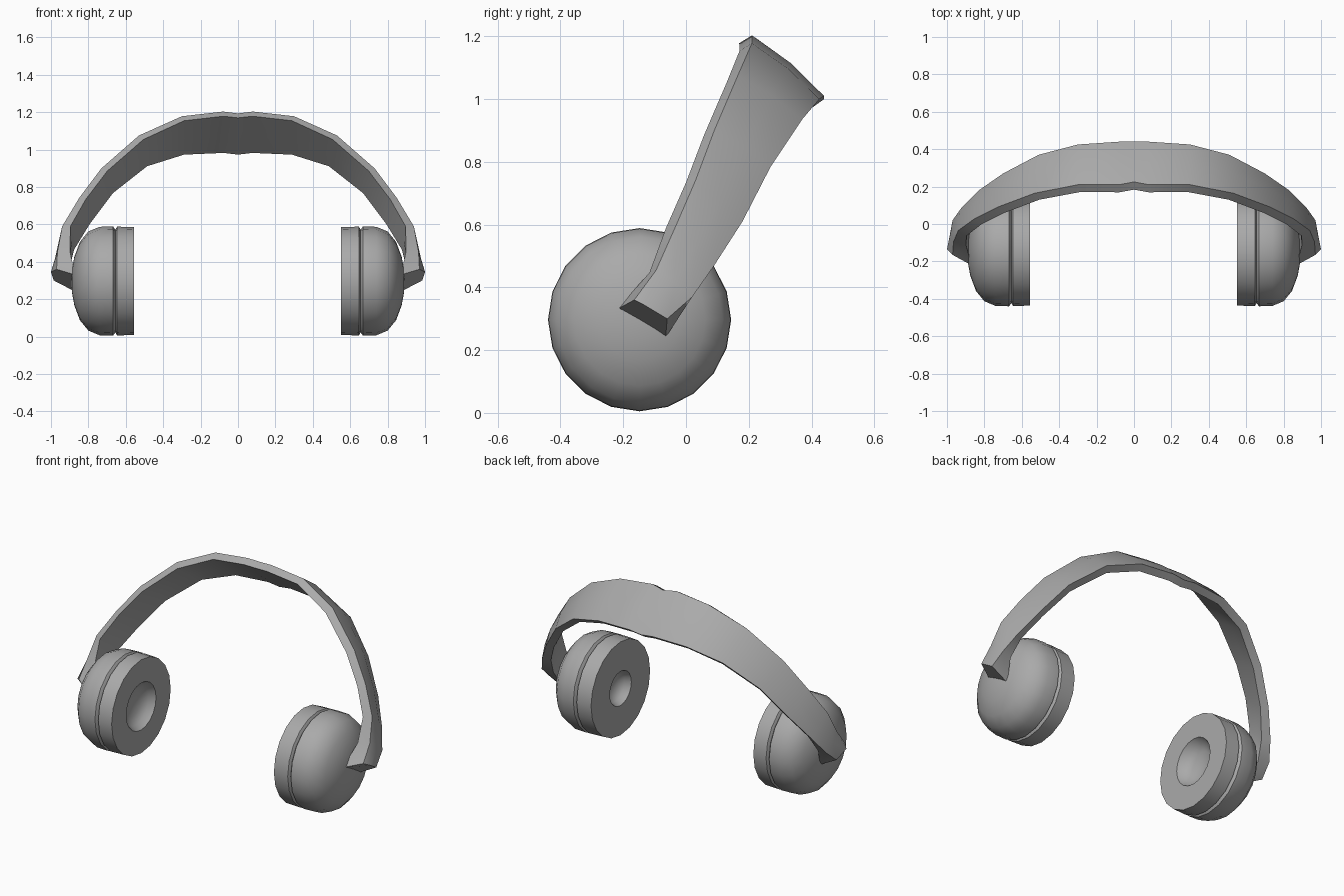
import bpy, bmesh, math
from mathutils import Vector

cube = bpy.data.objects.get("Cube")
if cube:
    bpy.data.objects.remove(cube, do_unlink=True)

grey = bpy.data.materials.new("plain grey")
grey.use_nodes = True
grey.diffuse_color = (0.4, 0.4, 0.4, 1)
grey.node_tree.nodes["Principled BSDF"].inputs["Base Color"].default_value = grey.diffuse_color

CUP_Y, CUP_Z, SIDES = -0.148, 0.297, 20


def finish(bm, name, angle):
    """Turn a bmesh into a smooth-shaded object with sharp creases."""
    bmesh.ops.recalc_face_normals(bm, faces=bm.faces)
    mesh = bpy.data.meshes.new(name)
    bm.to_mesh(mesh)
    bm.free()
    mesh.materials.append(grey)
    obj = bpy.data.objects.new(name, mesh)
    bpy.context.collection.objects.link(obj)
    bpy.ops.object.select_all(action='DESELECT')
    obj.select_set(True)
    bpy.context.view_layer.objects.active = obj
    bpy.ops.object.shade_smooth_by_angle(angle=math.radians(angle))
    return obj


def bridge(bm, a, b):
    n = len(a)
    for i in range(n):
        bm.faces.new((a[i], a[(i + 1) % n], b[(i + 1) % n], b[i]))


def lathe(name, profile, side):
    """Spin (x, radius) points about the ear axis; both ends close on a pole."""
    bm = bmesh.new()
    rings = []
    for x, r in profile[1:-1]:
        rings.append([bm.verts.new((side * x,
                                    CUP_Y + r * math.cos(math.tau * i / SIDES),
                                    CUP_Z + r * math.sin(math.tau * i / SIDES)))
                      for i in range(SIDES)])
    for a, b in zip(rings, rings[1:]):
        bridge(bm, a, b)
    for (x, _), ring in ((profile[0], rings[0]), (profile[-1], rings[-1])):
        pole = bm.verts.new((side * x, CUP_Y, CUP_Z))
        for i in range(SIDES):
            bm.faces.new((ring[i], ring[(i + 1) % SIDES], pole))
    return finish(bm, name, 40)


# Ear cups: domed shell plus flat cushion with a hollow for the ear
for label, side, hollow, face in (("left", 1, 0.105, 0.55), ("right", -1, 0.145, 0.557)):
    lathe(label + "_cup_shell",
          [(0.64, 0), (0.645, 0.26), (0.668, 0.292), (0.74, 0.29), (0.80, 0.265),
           (0.845, 0.21), (0.875, 0.13), (0.888, 0.06), (0.89, 0)], side)
    lathe(label + "_ear_cushion",
          [(face + 0.07, 0), (face + 0.06, hollow * 0.55), (face + 0.035, hollow * 0.85),
           (face, hollow), (face, 0.288), (0.646, 0.291), (0.665, 0.26), (0.665, 0)], side)

# Headband: front edge, rear edge and thickness at each station
stations = [
    ((0, 0.225, 1.193), (0, 0.44, 1.0), 0.045),
    ((0.08, 0.21, 1.203), (0.08, 0.44, 1.01), 0.045),
    ((0.3, 0.21, 1.178), (0.3, 0.425, 1.0), 0.045),
    ((0.53, 0.165, 1.075), (0.51, 0.37, 0.935), 0.045),
    ((0.73, 0.09, 0.9), (0.7, 0.27, 0.785), 0.045),
    ((0.85, 0.03, 0.74), (0.83, 0.18, 0.61), 0.045),
    ((0.94, -0.035, 0.59), (0.92, 0.09, 0.47), 0.05),
    ((0.965, -0.095, 0.455), (0.97, 0.02, 0.37), 0.07),
]
bm = bmesh.new()
sections = []
for i, (f, r, thick) in enumerate(stations):
    f, r = Vector(f), Vector(r)
    before, after = stations[max(i - 1, 0)], stations[min(i + 1, len(stations) - 1)]
    along = Vector(after[0]) + Vector(after[1]) - Vector(before[0]) - Vector(before[1])
    if i == 0:
        along = Vector((1, 0, 0))
    across = (r - f).normalized()
    out = along.cross(across).normalized()
    mid = (f + r) / 2
    sections.append([f, mid + out * 0.012, r, r - out * thick - across * 0.01,
                     mid - out * thick, f - out * thick - across * 0.015])

# Elbow at the lower end, turning inward to meet the cup
sections.append([Vector(p) for p in (
    (0.97, -0.165, 0.36), (1.0, -0.135, 0.345), (0.985, -0.06, 0.30),
    (0.87, -0.065, 0.24), (0.86, -0.145, 0.285), (0.87, -0.22, 0.33))])
loops = [[bm.verts.new(p) for p in s] for s in sections]
for a, b in zip(loops, loops[1:]):
    bridge(bm, a, b)
bm.faces.new(loops[-1])
band = finish(bm, "headband", 45)
mirror = band.modifiers.new("Mirror", 'MIRROR')
mirror.use_clip = True
